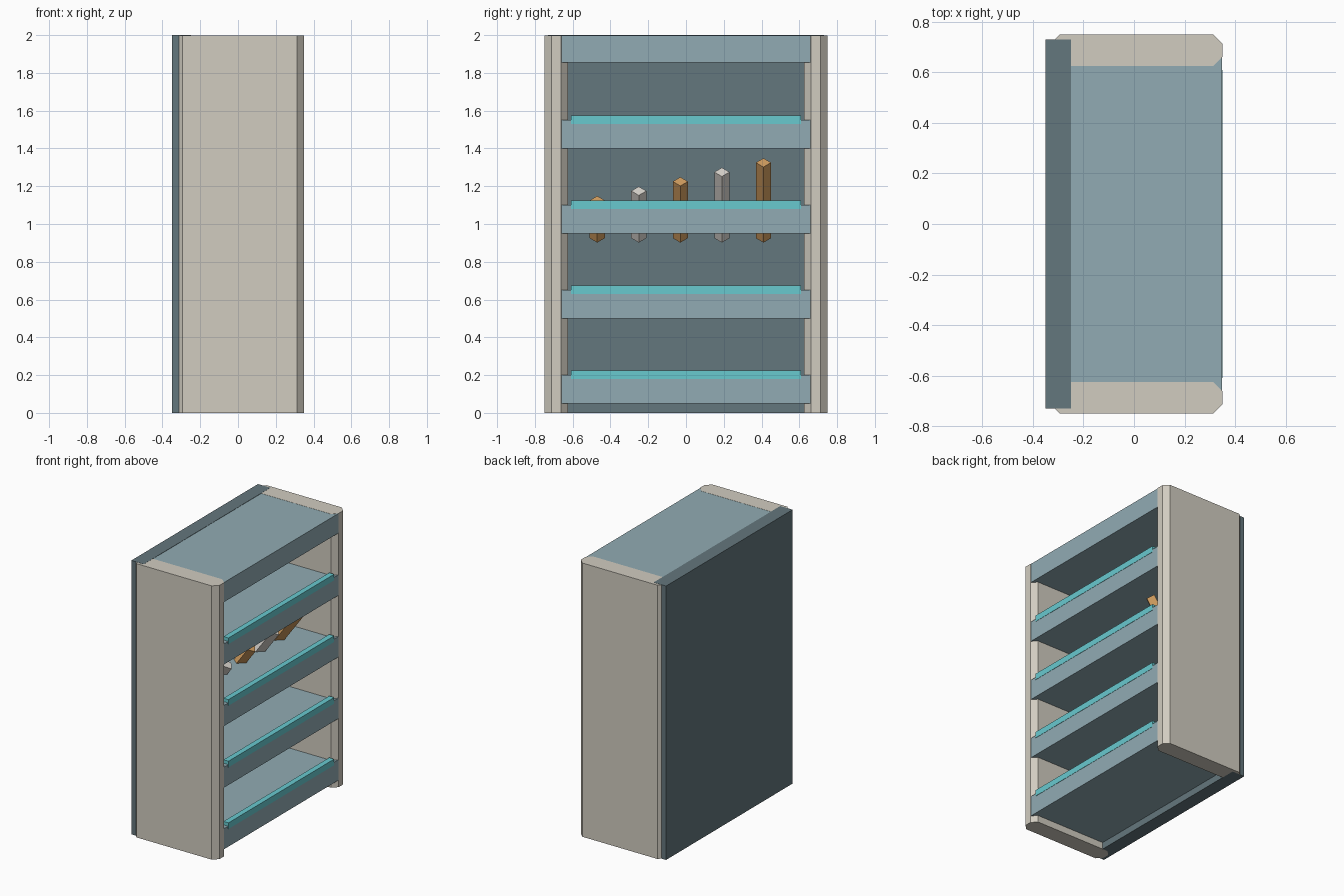
import bpy
import bmesh
from math import radians, cos, sin
from mathutils import Vector, Matrix

if "Cube" in bpy.data.objects:
    bpy.data.objects.remove(bpy.data.objects["Cube"], do_unlink=True)


def material(name, rgb):
    """Flat material from display colour values, converted to linear."""
    linear = [(c / 255) ** 2.2 for c in rgb] + [1]
    mat = bpy.data.materials.new(name)
    mat.use_nodes = True
    mat.diffuse_color = linear
    mat.node_tree.nodes["Principled BSDF"].inputs["Base Color"].default_value = linear
    return mat


beige = material("warm beige", (208, 203, 191))
slate = material("dark slate", (100, 118, 124))
blue = material("grey blue", (144, 170, 178))
teal = material("bright teal", (104, 200, 206))
orange = material("orange", (214, 160, 98))
white = material("off white", (222, 217, 210))


def prism(name, outline, bottom, top, mat):
    """Extrude a flat outline straight up."""
    bm = bmesh.new()
    base = bm.faces.new([bm.verts.new((x, y, bottom)) for x, y in outline])
    raised = bmesh.ops.extrude_face_region(bm, geom=[base])["geom"]
    verts = [v for v in raised if isinstance(v, bmesh.types.BMVert)]
    bmesh.ops.translate(bm, verts=verts, vec=(0, 0, top - bottom))
    bmesh.ops.recalc_face_normals(bm, faces=bm.faces)
    mesh = bpy.data.meshes.new(name)
    bm.to_mesh(mesh)
    bm.free()
    mesh.materials.append(mat)
    obj = bpy.data.objects.new(name, mesh)
    bpy.context.collection.objects.link(obj)
    return obj


def rectangle(x0, x1, y0, y1, chamfer=0):
    c = chamfer
    if not c:
        return [(x0, y0), (x1, y0), (x1, y1), (x0, y1)]
    return [(x0 + c, y0), (x1 - c, y0), (x1, y0 + c), (x1, y1 - c),
            (x1 - c, y1), (x0 + c, y1), (x0, y1 - c), (x0, y0 + c)]


# Back panel
prism("back_panel", rectangle(-0.35, -0.25, -0.73, 0.73), 0, 2, slate)

# Side panels with chamfered vertical edges
prism("left_side_panel", rectangle(-0.33, 0.35, 0.625, 0.75, 0.037), 0, 1.999, beige)
prism("right_side_panel", rectangle(-0.33, 0.35, -0.75, -0.625, 0.037), 0, 1.999, beige)

# Shelves, each with a raised front lip
for i in range(4):
    z = 0.05 + 0.45 * i
    prism(f"shelf_{i + 1}", rectangle(-0.27, 0.348, -0.66, 0.66), z, z + 0.15, blue)
    prism(f"shelf_lip_{i + 1}", rectangle(0.31, 0.35, -0.61, 0.61), z + 0.13, z + 0.175, teal)

# Top board
prism("top_board", rectangle(-0.27, 0.348, -0.66, 0.66), 1.855, 1.998, blue)

# Leaning square rods of growing length, set corner-on
tilt = radians(36)
r = 0.04
for i in range(5):
    length = (0.2 + 0.05 * i) / cos(tilt)
    rod = prism(f"leaning_rod_{i + 1}", [(r, 0), (0, r), (-r, 0), (0, -r)],
                0, length, white if i % 2 else orange)
    place = Matrix.Translation(Vector((-0.09, -0.47 + 0.22 * i, 0.925)))
    rod.matrix_world = place @ Matrix.Rotation(tilt, 4, "Y")
